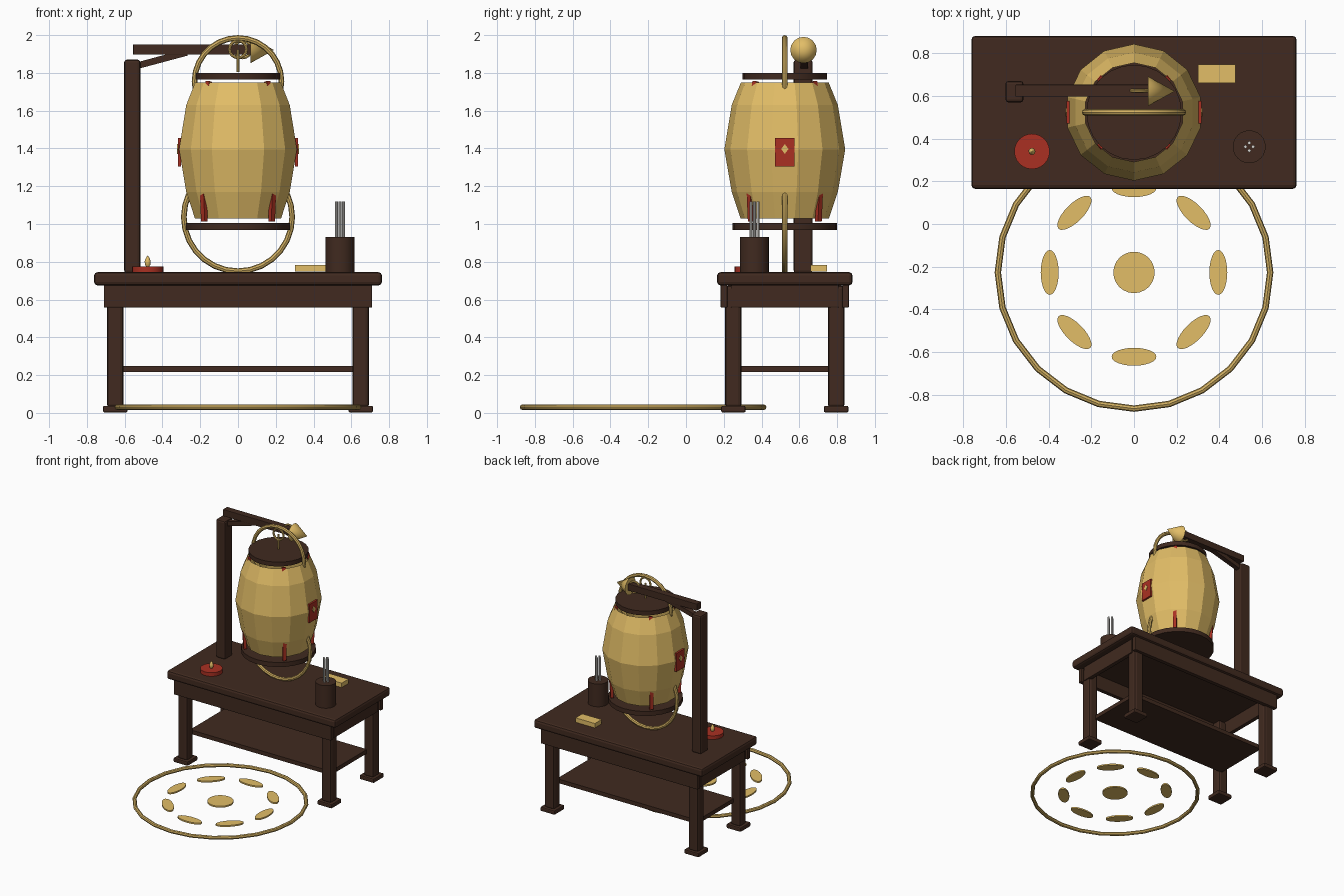
import bpy, bmesh, math
from mathutils import Matrix, Vector

cube = bpy.data.objects.get("Cube")
if cube:
    bpy.data.objects.remove(cube, do_unlink=True)


def material(name, rgb):
    m = bpy.data.materials.new(name)
    m.use_nodes = True
    m.diffuse_color = (*rgb, 1)
    m.node_tree.nodes["Principled BSDF"].inputs["Base Color"].default_value = (*rgb, 1)
    return m


WOOD = material("dark wood", (0.052, 0.023, 0.014))
GOLD = material("warm gold", (0.76, 0.51, 0.135))
BRASS = material("aged brass", (0.64, 0.43, 0.12))
RED = material("lacquer red", (0.40, 0.03, 0.016))
GREY = material("pale metal", (0.72, 0.70, 0.66))
CY = 0.523  # depth of the table and lantern centre


def finish(name, bm, mat, smooth=False):
    bmesh.ops.recalc_face_normals(bm, faces=bm.faces)
    me = bpy.data.meshes.new(name)
    bm.to_mesh(me)
    bm.free()
    me.materials.append(mat)
    ob = bpy.data.objects.new(name, me)
    bpy.context.scene.collection.objects.link(ob)
    if smooth:
        bpy.ops.object.select_all(action="DESELECT")
        ob.select_set(True)
        bpy.context.view_layer.objects.active = ob
        bpy.ops.object.shade_smooth_by_angle(angle=math.radians(40))
    return ob


def box(name, loc, size, mat, bevel=0.0, rot=None):
    bm = bmesh.new()
    bmesh.ops.create_cube(bm, size=1, matrix=Matrix.Diagonal((*size, 1)))
    if bevel:
        bmesh.ops.bevel(bm, geom=bm.edges[:], offset=bevel, segments=2,
                        profile=0.5, affect="EDGES")
    bm.transform(Matrix.Translation(loc) @ (rot or Matrix.Identity(4)))
    return finish(name, bm, mat)


def drum(name, loc, r1, r2, depth, mat, sides=24, rot=None, scale=(1, 1, 1)):
    bm = bmesh.new()
    bmesh.ops.create_cone(bm, cap_ends=True, segments=sides, radius1=r1,
                          radius2=r2, depth=depth)
    bm.transform(Matrix.Translation(loc) @ (rot or Matrix.Identity(4))
                 @ Matrix.Diagonal((*scale, 1)))
    return finish(name, bm, mat, smooth=True)


def lathe(name, loc, profile, sides, mat, start=0.0, closed=False, rot=None, smooth=False):
    bm = bmesh.new()
    rings = []
    for i in range(sides):
        a = start + math.tau * i / sides
        rings.append([bm.verts.new((r * math.cos(a), r * math.sin(a), z))
                      for r, z in profile])
    n = len(profile)
    for i in range(sides):
        a, b = rings[i], rings[(i + 1) % sides]
        for j in range(n if closed else n - 1):
            k = (j + 1) % n
            bm.faces.new((a[j], b[j], b[k], a[k]))
    bm.transform(Matrix.Translation(loc) @ (rot or Matrix.Identity(4)))
    return finish(name, bm, mat, smooth)


def hoop(name, loc, radius, thick, mat, sides=24, rot=None):
    section = [(radius + thick * math.cos(math.tau * k / 8),
                thick * math.sin(math.tau * k / 8)) for k in range(8)]
    return lathe(name, loc, section, sides, mat, closed=True, rot=rot, smooth=True)


UPRIGHT = Matrix.Rotation(math.pi / 2, 4, "X")

# Table
box("table_top", (0, CY, 0.71), (1.524, 0.717, 0.07), WOOD, 0.018)
for s, side in ((-1, "front"), (1, "back")):
    box(side + "_apron", (0, CY + s * 0.322, 0.617), (1.42, 0.035, 0.12), WOOD, 0.005)
for s, side in ((-1, "right"), (1, "left")):
    box(side + "_apron", (s * 0.685, CY, 0.617), (0.035, 0.57, 0.12), WOOD, 0.005)
    for t, end in ((-1, "front"), (1, "back")):
        x, y = s * 0.65, CY + t * 0.272
        box(f"{end}_{side}_leg", (x, y, 0.35), (0.088, 0.088, 0.65), WOOD, 0.02)
        box(f"{end}_{side}_foot", (x, y, 0.02), (0.13, 0.13, 0.035), WOOD, 0.008)
box("lower_shelf", (0, CY, 0.233), (1.27, 0.47, 0.033), WOOD)

# Hanging post, arm and brace
box("post", (-0.56, 0.62, 1.305), (0.085, 0.1, 1.13), WOOD, 0.014)
box("arm", (-0.24, 0.625, 1.924), (0.63, 0.055, 0.055), WOOD, 0.003)
box("brace", (-0.40, 0.625, 1.874), (0.27, 0.04, 0.035), WOOD,
    rot=Matrix.Rotation(-math.radians(15), 4, "Y"))
drum("arm_finial", (0.128, 0.622, 1.921), 0.07, 0.0, 0.125, GOLD, 16,
     Matrix.Rotation(math.pi / 2, 4, "Y"))

# Hook ring on the arm, hanging ring and pin above the lid
hoop("hook_ring", (0.025, 0.625, 1.925), 0.045, 0.008, GOLD, 16, UPRIGHT)
hoop("hanging_ring", (0, CY, 1.925), 0.045, 0.008, GOLD, 16, UPRIGHT)
drum("hanging_pin", (0, CY, 1.865), 0.008, 0.008, 0.12, GOLD, 8)

# Faceted lantern with lid and base
body = [(0.234, 1.03), (0.281, 1.17), (0.32, 1.395), (0.281, 1.63), (0.232, 1.75)]
lathe("lantern_body", (0, CY, 0), body, 14, GOLD, start=math.pi / 2)
drum("lantern_lid", (0, CY, 1.783), 0.223, 0.223, 0.035, WOOD)
drum("lantern_base", (0, CY, 0.988), 0.277, 0.277, 0.037, WOOD)
hoop("upper_hoop", (0, CY, 1.755), 0.23, 0.015, BRASS, 28, UPRIGHT)
hoop("lower_hoop", (0, CY, 1.037), 0.287, 0.015, BRASS, 28, UPRIGHT)

# Red straps on the diagonals
for i in range(4):
    turn = Matrix.Rotation(math.pi / 4 + i * math.pi / 2, 4, "Z")
    for name, r, z, h, lean in (("lower_strap", 0.256, 1.088, 0.15, 0.06),
                                ("upper_strap", 0.224, 1.725, 0.06, -0.2)):
        pos = turn @ Vector((r, 0, 0)) + Vector((0, CY, z))
        box(f"{name}_{i + 1}", pos, (0.022, 0.028, h), RED,
            rot=turn @ Matrix.Rotation(lean, 4, "Y"))

# Side panels with diamond studs
for s, side in ((-1, "right"), (1, "left")):
    box(side + "_panel", (s * 0.309, CY, 1.38), (0.016, 0.105, 0.15), RED)
    drum(side + "_stud", (s * 0.319, CY, 1.397), 0.026, 0.026, 0.006, GOLD, 4,
         Matrix.Rotation(math.pi / 2, 4, "Y"), (1, 0.75, 1))

# Items on the table
drum("tool_cup", (0.54, 0.362, 0.838), 0.077, 0.077, 0.185, WOOD)
for i in range(4):
    a = i * math.pi / 2
    drum(f"tool_{i + 1}", (0.54 + 0.018 * math.cos(a), 0.362 + 0.018 * math.sin(a), 1.02),
         0.008, 0.008, 0.2, GREY, 8)
for i, x in enumerate((0.344, 0.431)):
    box(f"gold_block_{i + 1}", (x, 0.703, 0.766), (0.087, 0.087, 0.036), GOLD)
drum("red_dish", (-0.478, 0.34, 0.76), 0.083, 0.083, 0.03, RED)
bud = [(0.004, 0.77), (0.015, 0.785), (0.016, 0.803), (0.009, 0.822), (0.001, 0.832)]
lathe("dish_bud", (-0.478, 0.34, 0), bud, 12, GOLD, smooth=True)

# Ground ring with petals
RING = Vector((0, -0.227, 0.03))
hoop("ground_ring", RING, 0.638, 0.015, BRASS, 24)
drum("ground_disc", RING, 0.097, 0.097, 0.012, GOLD)
for i in range(8):
    turn = Matrix.Rotation(i * math.pi / 4, 4, "Z")
    drum(f"ground_petal_{i + 1}", RING + turn @ Vector((0.395, 0, 0)), 0.105, 0.105,
         0.012, GOLD, 24, turn, (0.4, 1, 1))
